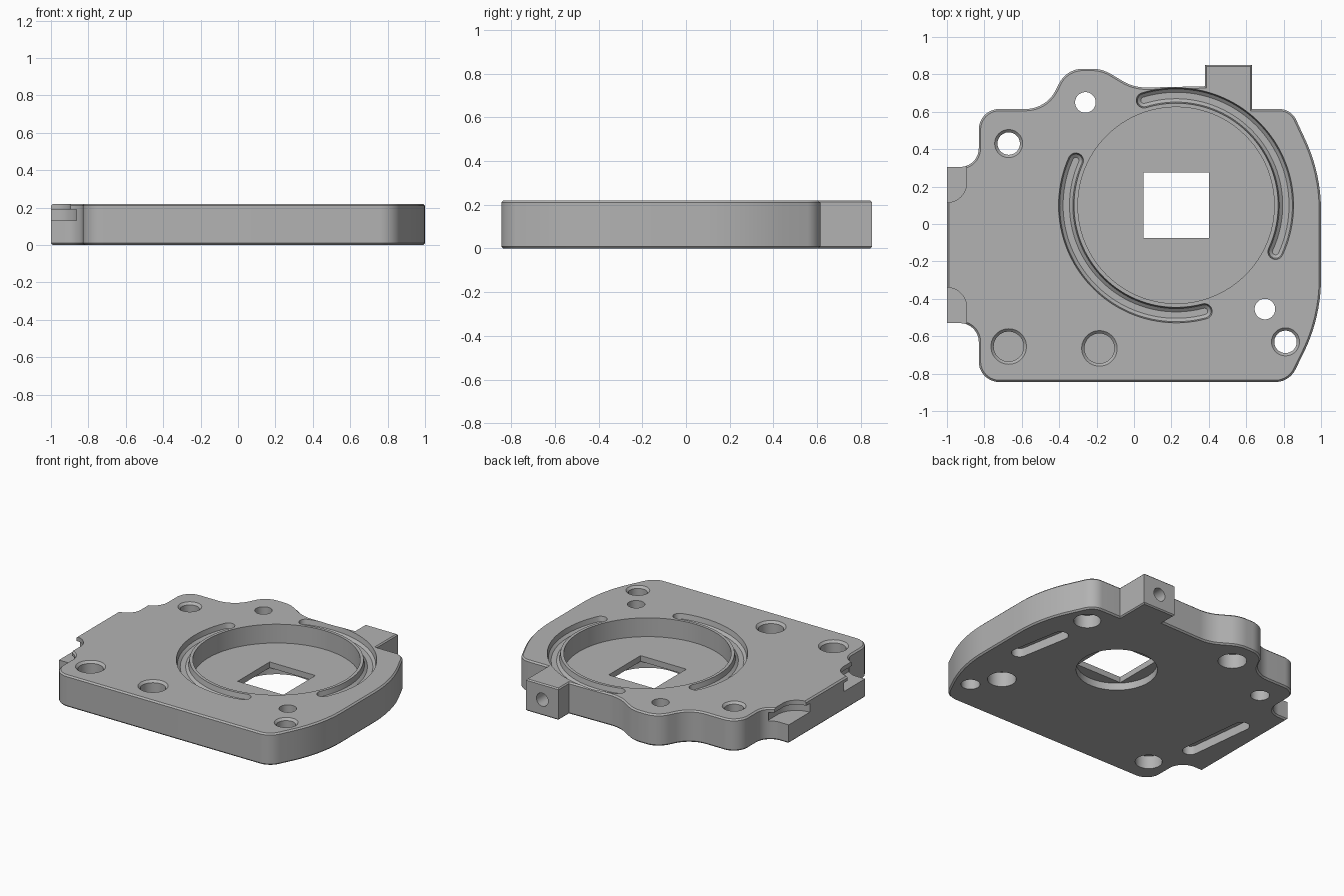
import bpy, bmesh
from math import atan2, cos, degrees, pi, radians, sin, tan
from mathutils import Vector

cube = bpy.data.objects.get("Cube")
if cube:
    bpy.data.objects.remove(cube, do_unlink=True)

H = 0.22                 # plate thickness
CX, CY = 0.225, 0.10     # centre of the round pocket

metal = bpy.data.materials.new("grey metal")
metal.use_nodes = True
GREY = (0.45, 0.45, 0.45, 1)
metal.diffuse_color = GREY
metal.node_tree.nodes["Principled BSDF"].inputs["Base Color"].default_value = GREY


def arc(x, y, r, a0, a1, n):
    """Points on an arc, angles in degrees."""
    return [(x + r * cos(radians(a0 + (a1 - a0) * i / n)),
             y + r * sin(radians(a0 + (a1 - a0) * i / n))) for i in range(n + 1)]


def circle(x, y, r, n=48):
    return arc(x, y, r, 0, 360, n)[:-1]


def rounded(corners, n=10):
    """Polygon with a fillet radius at each corner (x, y, r)."""
    pts = []
    for i, (x, y, r) in enumerate(corners):
        p = Vector((x, y))
        a = (Vector(corners[i - 1][:2]) - p).normalized()
        b = (Vector(corners[(i + 1) % len(corners)][:2]) - p).normalized()
        if r == 0:
            pts.append((x, y))
            continue
        half = a.angle(b) / 2
        c = p + (a + b).normalized() * (r / sin(half))
        t0, t1 = p + a * (r / tan(half)) - c, p + b * (r / tan(half)) - c
        turn = t0.angle(t1)
        sign = 1 if t0.x * t1.y - t0.y * t1.x > 0 else -1
        for k in range(n + 1):
            w = sign * turn * k / n
            pts.append((c.x + t0.x * cos(w) - t0.y * sin(w),
                        c.y + t0.x * sin(w) + t0.y * cos(w)))
    return pts


def arc_slot(r, a0, a1, w):
    """Curved slot outline around the pocket centre, half width w."""
    e0 = (CX + r * cos(radians(a0)), CY + r * sin(radians(a0)))
    e1 = (CX + r * cos(radians(a1)), CY + r * sin(radians(a1)))
    return (arc(CX, CY, r + w, a0, a1, 48) + arc(*e1, w, a1, a1 + 180, 10)[1:-1]
            + arc(CX, CY, r - w, a1, a0, 48) + arc(*e0, w, a0 + 180, a0 + 360, 10)[1:-1])


def capsule(p, q, w):
    """Straight slot outline from p to q, half width w."""
    a = degrees(atan2(q[1] - p[1], q[0] - p[0]))
    return arc(*q, w, a - 90, a + 90, 12) + arc(*p, w, a + 90, a + 270, 12)


def loft(name, levels, chamfer=0):
    """Solid through a stack of (outline, z) levels."""
    bm = bmesh.new()
    rings = [[bm.verts.new((x, y, z)) for x, y in pts] for pts, z in levels]
    n = len(rings[0])
    caps = [bm.faces.new(rings[0][::-1]), bm.faces.new(rings[-1])]
    for lo, hi in zip(rings, rings[1:]):
        for i in range(n):
            j = (i + 1) % n
            bm.faces.new((lo[i], lo[j], hi[j], hi[i]))
    bmesh.ops.recalc_face_normals(bm, faces=bm.faces)
    if chamfer:
        edges = [e for f in caps for e in f.edges]
        bmesh.ops.bevel(bm, geom=edges, offset=chamfer, segments=1, affect='EDGES')
    me = bpy.data.meshes.new(name)
    bm.to_mesh(me)
    bm.free()
    ob = bpy.data.objects.new(name, me)
    bpy.context.scene.collection.objects.link(ob)
    me.materials.append(metal)
    return ob


def combine(tool, operation='DIFFERENCE'):
    """Apply a boolean to the plate and drop the tool."""
    mod = plate.modifiers.new(tool.name, 'BOOLEAN')
    mod.operation, mod.solver, mod.object = operation, 'EXACT', tool
    bpy.context.view_layer.objects.active = plate
    bpy.ops.object.modifier_apply(modifier=mod.name)
    bpy.data.objects.remove(tool, do_unlink=True)


def bore(x, y, r, z0, z1):
    """Round hole, with a small chamfer where it opens on the top."""
    levels = [(circle(x, y, r), z0)]
    if z1 > H:
        levels += [(circle(x, y, r), H - 0.015), (circle(x, y, r + 0.015), H),
                   (circle(x, y, r + 0.015), z1)]
    else:
        levels.append((circle(x, y, r), z1))
    combine(loft("bore", levels))


# Plate body
body = [(-0.83, -0.845, 0.11), (0.83, -0.845, 0.12), (1, -0.5, 0.9), (1, 0.27, 0.9),
        (0.84, 0.615, 0.1), (0.48, 0.615, 0), (0.40, 0.737, 0), (0, 0.728, 0.25),
        (-0.17, 0.83, 0.2), (-0.36, 0.83, 0.14), (-0.47, 0.615, 0.18),
        (-0.83, 0.615, 0.11), (-0.83, 0.305, 0.1), (-1, 0.305, 0),
        (-1, -0.53, 0), (-0.83, -0.53, 0.1)]
outline = rounded(body)
plate = loft("base_plate", [(outline, 0), (outline, H)], 0.01)

# Rear block with a round socket in its back face
block = [(0.38, 0.56), (0.63, 0.56), (0.63, 0.85), (0.38, 0.85)]
combine(loft("rear_block", [(block, 0), (block, H)], 0.008), 'UNION')
socket = loft("socket", [(circle(0, 0, 0.045), -0.01), (circle(0, 0, 0.045), 0.16)])
socket.rotation_euler.x = pi / 2
socket.location = (0.505, 0.85, 0.11)
bpy.context.view_layer.update()
combine(socket)

# Round pocket, square window and the round recess underneath
rim = circle(CX, CY, 0.525, 96)
combine(loft("pocket", [(rim, 0.09), (rim, H + 0.05)]))
s = 0.175
window = [(CX - s, CY - s), (CX + s, CY - s), (CX + s, CY + s), (CX - s, CY + s)]
combine(loft("window", [(window, -0.05), (window, 0.15)]))
bore(CX, CY, 0.255, -0.05, 0.05)

# Curved grooves beside the pocket
for a0, a1 in ((-25, 107), (156, 285)):
    combine(loft("groove", [(arc_slot(0.587, a0, a1, 0.017), H - 0.05),
                            (arc_slot(0.587, a0, a1, 0.035), H - 0.035),
                            (arc_slot(0.587, a0, a1, 0.045), H + 0.02)]))

# Chamfered through holes
for x, y in ((-0.67, 0.43), (0.81, -0.63)):
    bore(x, y, 0.06, -0.05, H + 0.05)

# Plain through holes, counterbored from below
for x, y in ((-0.26, 0.65), (0.70, -0.455)):
    hole = circle(x, y, 0.055)
    combine(loft("hole", [(hole, -0.05), (hole, H + 0.05)]))
    bore(x, y, 0.09, -0.05, 0.1)

# Blind holes on the top and underside
for x, y in ((-0.67, -0.655), (-0.185, -0.665)):
    bore(x, y, 0.08, 0.13, H + 0.05)
for x, y in ((-0.67, -0.655), (0.76, 0.45)):
    bore(x, y, 0.085, -0.05, 0.09)

# Long slots on the underside
for p, q in (((0.83, -0.13), (0.77, 0.2)), ((-0.78, -0.38), (-0.83, 0.06))):
    slot = capsule(p, q, 0.05)
    combine(loft("under_slot", [(slot, -0.05), (slot, 0.06)]))

# Mirrored notches on the side tab, undercut below the lip
MID = -0.1125
for side in (1, -1):
    for grow, z0, z1 in ((0, 0.13, H + 0.05), (0.04, 0.13, 0.19)):
        r = 0.105 + grow
        pts = arc(-1, 0.22, r, -90, 0, 14) + [(-1 + r, 0.33), (-1.1, 0.33), (-1.1, 0.22 - r)]
        pts = [(x, MID + side * (y - MID)) for x, y in pts]
        combine(loft("tab_notch", [(pts, z0), (pts, z1)]))

# Shading
bpy.context.view_layer.update()
bpy.ops.object.select_all(action='DESELECT')
plate.select_set(True)
bpy.context.view_layer.objects.active = plate
bpy.ops.object.shade_smooth_by_angle(angle=radians(30))
